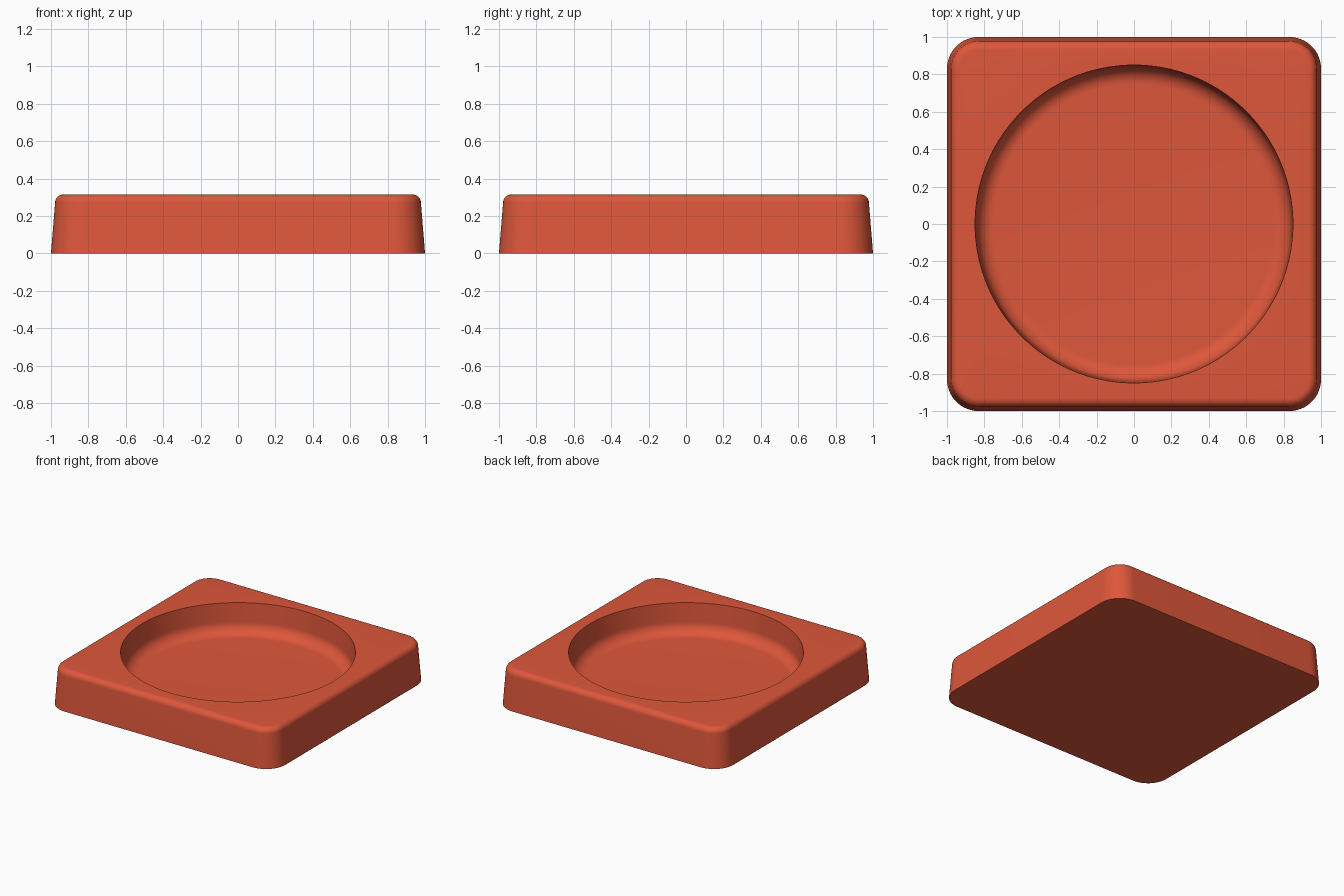
import bpy, bmesh
from math import sin, cos, pi, radians

cube = bpy.data.objects.get("Cube")
if cube:
    bpy.data.objects.remove(cube, do_unlink=True)

STEPS = 24                       # points per quarter turn
HEIGHT = 0.315
SIDE, CORNER = 1.0, 0.17         # base half width and corner radius
DRAFT, EDGE = 0.022, 0.045       # wall taper and top edge rounding
RECESS, FLOOR, FILLET = 0.85, 0.08, 0.09


def rounded_square(inset, z):
    """Ring of points around the tray, moved inward by inset."""
    centre, r = SIDE - CORNER, CORNER - inset
    ring = []
    for q in range(4):
        mid = q * pi / 2 + pi / 4
        cx = centre * (1 if cos(mid) > 0 else -1)
        cy = centre * (1 if sin(mid) > 0 else -1)
        for j in range(STEPS):
            a = (q + j / (STEPS - 1)) * pi / 2
            ring.append((cx + r * cos(a), cy + r * sin(a), z))
    return ring


def circle(r, z):
    """Ring of points around the recess."""
    n = 4 * STEPS
    return [(r * cos((i + 0.5) * 2 * pi / n), r * sin((i + 0.5) * 2 * pi / n), z)
            for i in range(n)]


# Outer wall with a rounded top edge
rings = [rounded_square(0, 0)]
for i in range(9):
    a = i / 8 * pi / 2
    rings.append(rounded_square(DRAFT + EDGE * (1 - cos(a)),
                                HEIGHT - EDGE + EDGE * sin(a)))

# Round recess with a filleted floor
rings.append(circle(RECESS, HEIGHT))
for i in range(13):
    a = i / 12 * pi / 2
    rings.append(circle(RECESS - 0.01 - FILLET * (1 - cos(a)),
                        FLOOR + FILLET * (1 - sin(a))))

bm = bmesh.new()
loops = [[bm.verts.new(p) for p in ring] for ring in rings]
for low, high in zip(loops, loops[1:]):
    for i in range(len(low)):
        k = (i + 1) % len(low)
        bm.faces.new((low[i], low[k], high[k], high[i]))
bm.faces.new(loops[0][::-1])
bm.faces.new(loops[-1])
bmesh.ops.recalc_face_normals(bm, faces=bm.faces)

mesh = bpy.data.meshes.new("square_tray")
bm.to_mesh(mesh)
bm.free()
tray = bpy.data.objects.new("square_tray", mesh)
bpy.context.collection.objects.link(tray)

# Terracotta red finish
mat = bpy.data.materials.new("terracotta_red")
mat.use_nodes = True
colour = (0.73, 0.095, 0.043, 1)
mat.diffuse_color = colour
mat.node_tree.nodes["Principled BSDF"].inputs["Base Color"].default_value = colour
mesh.materials.append(mat)

bpy.ops.object.select_all(action="DESELECT")
tray.select_set(True)
bpy.context.view_layer.objects.active = tray
bpy.ops.object.shade_smooth_by_angle(angle=radians(30))
